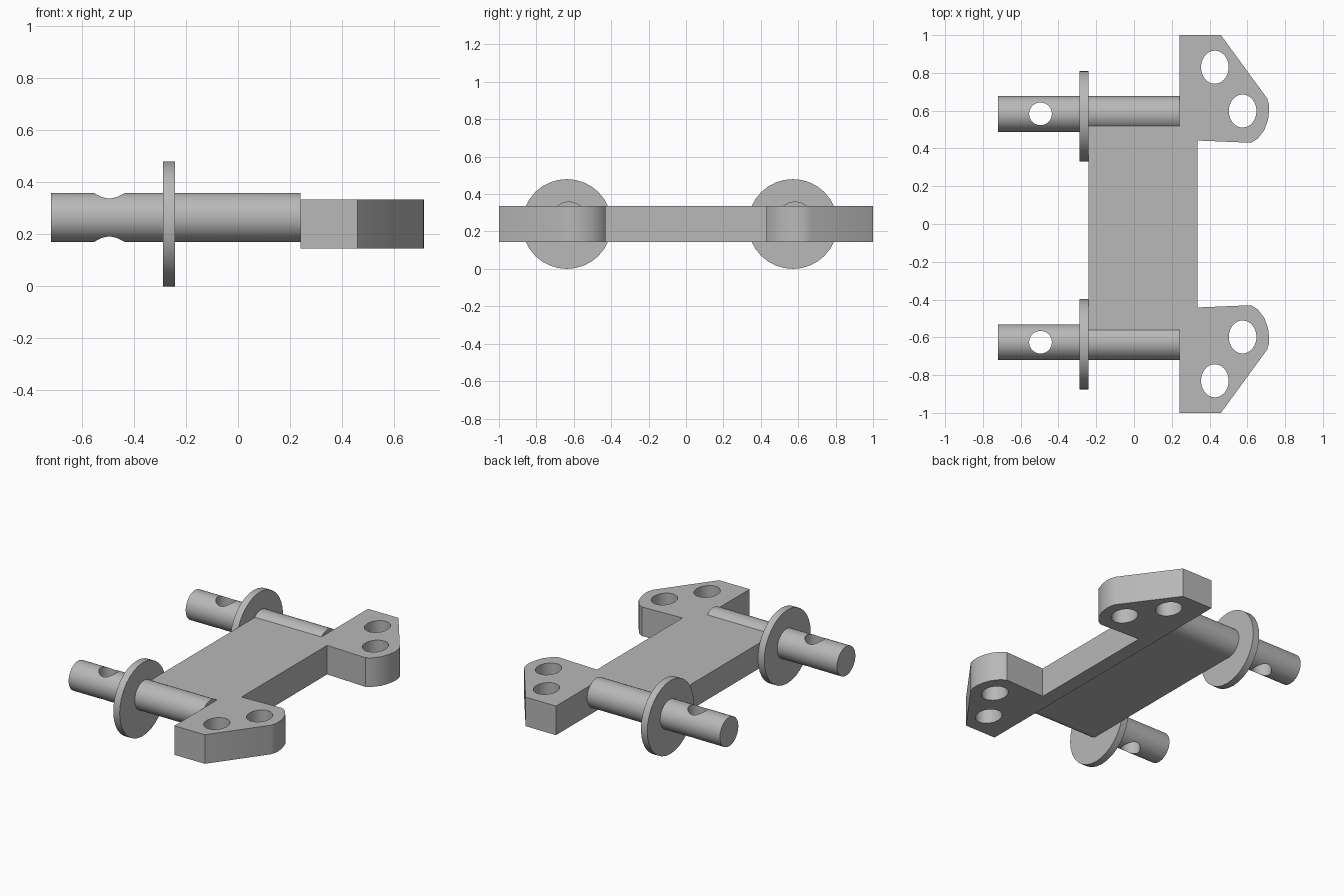
import bpy
import bmesh
from math import radians

default = bpy.data.objects.get("Cube")
if default:
    bpy.data.objects.remove(default)

# Single plain grey finish
grey = bpy.data.materials.new("plain_grey")
grey.use_nodes = True
colour = (0.48, 0.48, 0.48, 1)
grey.diffuse_color = colour
grey.node_tree.nodes["Principled BSDF"].inputs["Base Color"].default_value = colour

PLATE_LOW, PLATE_HIGH = 0.145, 0.335


def finish(ob, name):
    ob.name = name
    ob.data.materials.clear()
    ob.data.materials.append(grey)
    return ob


def smooth(ob):
    bpy.ops.object.select_all(action="DESELECT")
    ob.select_set(True)
    bpy.context.view_layer.objects.active = ob
    bpy.ops.object.shade_smooth_by_angle(angle=radians(30))


def cylinder(name, centre, radius, depth, axis="Z", sides=48, stretch=1):
    turn = (0, radians(90), 0) if axis == "X" else (0, 0, 0)
    bpy.ops.mesh.primitive_cylinder_add(
        vertices=sides, radius=radius, depth=depth, location=centre, rotation=turn)
    ob = finish(bpy.context.object, name)
    ob.scale.y = stretch
    return ob


def prism(name, outline, low, high):
    bm = bmesh.new()
    base = bm.faces.new([bm.verts.new((x, y, low)) for x, y in outline])
    top = bmesh.ops.extrude_face_region(bm, geom=[base])["geom"]
    bmesh.ops.translate(bm, vec=(0, 0, high - low),
                        verts=[v for v in top if isinstance(v, bmesh.types.BMVert)])
    bmesh.ops.recalc_face_normals(bm, faces=bm.faces)
    mesh = bpy.data.meshes.new(name)
    bm.to_mesh(mesh)
    bm.free()
    ob = bpy.data.objects.new(name, mesh)
    bpy.context.collection.objects.link(ob)
    return finish(ob, name)


def cut(ob, cutter):
    mod = ob.modifiers.new("hole", "BOOLEAN")
    mod.operation = "DIFFERENCE"
    mod.solver = "EXACT"
    mod.object = cutter
    bpy.context.view_layer.objects.active = ob
    bpy.context.view_layer.update()
    bpy.ops.object.select_all(action="DESELECT")
    ob.select_set(True)
    bpy.ops.object.modifier_apply(modifier=mod.name)
    bpy.data.objects.remove(cutter)


# Crossbar with a rounded lug at each end, mirrored about y
half = [(0.335, 0.442), (0.62, 0.43), (0.655, 0.452), (0.69, 0.497), (0.709, 0.55),
        (0.716, 0.6), (0.714, 0.635), (0.705, 0.665), (0.46, 1), (0.24, 1)]
outline = half + [(x, -y) for x, y in reversed(half)]
lugs = prism("lug_crossbar", outline, PLATE_LOW, PLATE_HIGH)
for side in (1, -1):
    for x, y in ((0.428, 0.83), (0.575, 0.598)):
        cut(lugs, cylinder("hole_cutter", (x, side * y, 0.24), 0.073, 0.5, stretch=1.2))
smooth(lugs)

# Flat web between the two pins
web = [(-0.24, -0.615), (0.24, -0.615), (0.24, 0.583), (-0.24, 0.583)]
prism("web_plate", web, 0.17, PLATE_HIGH)

# Pins with a cross hole and a collar
for label, pin_y, collar_y in (("left", 0.583, 0.571), ("right", -0.626, -0.637)):
    pin = cylinder(label + "_pin", (-0.24, pin_y, 0.265), 0.095, 0.96, "X")
    cut(pin, cylinder("hole_cutter", (-0.495, pin_y, 0.265), 0.06, 0.5))
    smooth(pin)
    collar = cylinder(label + "_collar", (-0.265, collar_y, 0.24), 0.24, 0.046, "X", 32)
    smooth(collar)
